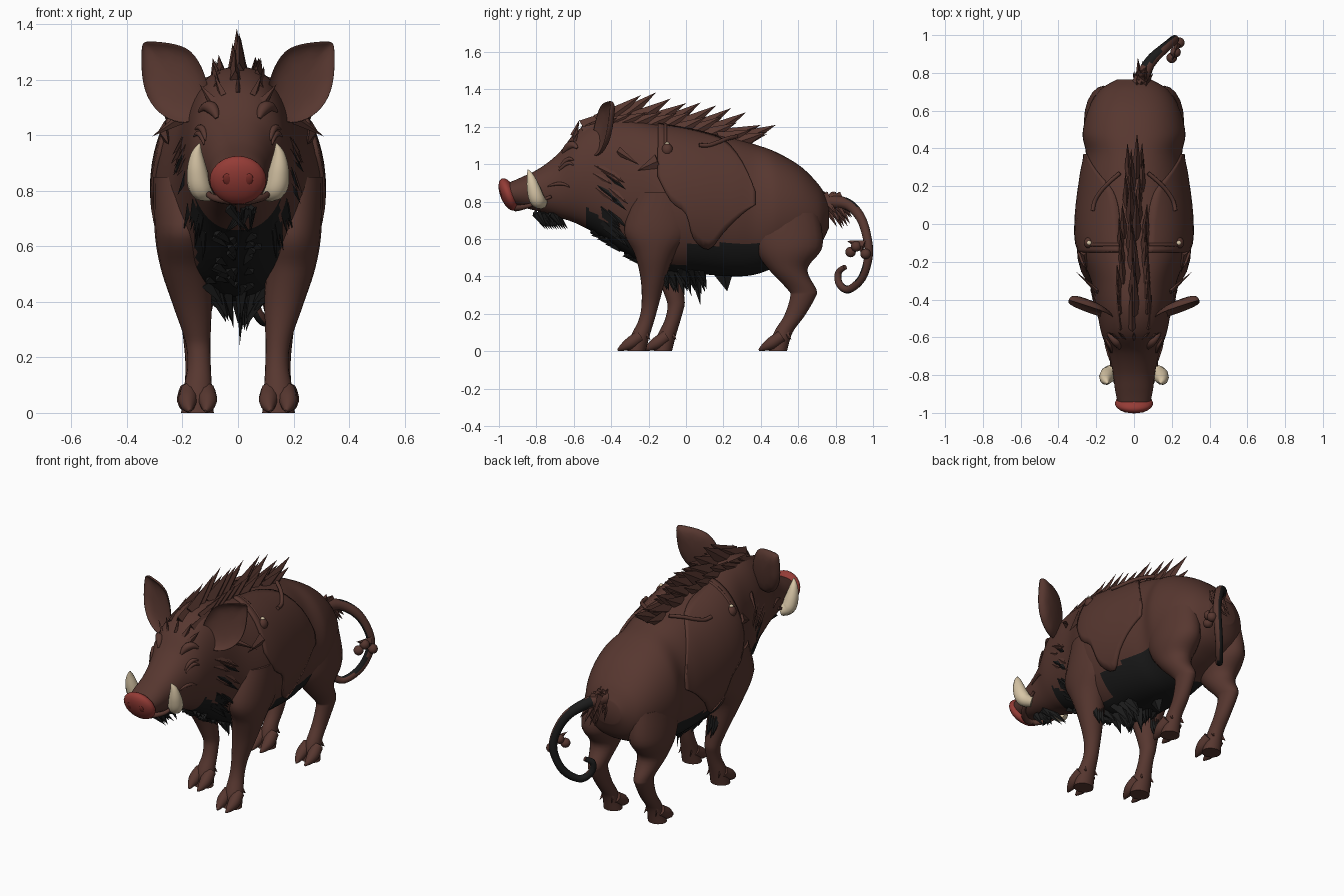
import bpy, bmesh, math, random
from mathutils import Vector, Matrix, Euler

random.seed(4)
cube = bpy.data.objects.get("Cube")
if cube:
    bpy.data.objects.remove(cube, do_unlink=True)


def material(name, rgb):
    m = bpy.data.materials.new(name)
    m.use_nodes = True
    m.diffuse_color = (*rgb, 1)
    m.node_tree.nodes["Principled BSDF"].inputs["Base Color"].default_value = (*rgb, 1)
    return m


hide = material("brown hide", (0.095, 0.038, 0.029))
black = material("black fur", (0.011, 0.011, 0.011))
red = material("red snout", (0.3, 0.045, 0.037))
dark_red = material("dark red nostril", (0.2, 0.027, 0.022))
ivory = material("ivory tusk", (0.68, 0.56, 0.38))


def finish(name, bm, mats, rule=None, angle=50):
    """Turn a bmesh into a smooth object; rule(face) picks the material slot."""
    bmesh.ops.recalc_face_normals(bm, faces=bm.faces)
    for f in bm.faces:
        f.smooth = True
        if rule:
            f.material_index = int(rule(f))
    mesh = bpy.data.meshes.new(name)
    bm.to_mesh(mesh)
    bm.free()
    for m in mats:
        mesh.materials.append(m)
    mesh.set_sharp_from_angle(angle=math.radians(angle))
    ob = bpy.data.objects.new(name, mesh)
    bpy.context.collection.objects.link(ob)
    return ob


def spline(pts, n=6):
    """Catmull-Rom through tuples of any length."""
    out = []
    for i in range(len(pts) - 1):
        a, b, c, d = pts[max(i - 1, 0)], pts[i], pts[i + 1], pts[min(i + 2, len(pts) - 1)]
        for k in range(n):
            t = k / n
            out.append(tuple(
                q + t * (r - p) / 2 + t * t * (p - 2.5 * q + 2 * r - s / 2)
                + t ** 3 * (1.5 * (q - r) + (s - p) / 2)
                for p, q, r, s in zip(a, b, c, d)))
    return out + [tuple(pts[-1])]


def loft(name, rings, mats, rule=None):
    bm = bmesh.new()
    loops = [[bm.verts.new(p) for p in r] for r in rings]
    for a, b in zip(loops, loops[1:]):
        for i in range(len(a)):
            j = (i + 1) % len(a)
            bm.faces.new((a[i], a[j], b[j], b[i]))
    bm.faces.new(loops[0])
    bm.faces.new(loops[-1])
    return finish(name, bm, mats, rule)


def tube(name, pts, mats, rule=None, sides=10):
    """Round tube through (x, y, z, radius) points."""
    path = spline(pts)
    rings = []
    for i, p in enumerate(path):
        tan = Vector(path[min(i + 1, len(path) - 1)][:3]) - Vector(path[max(i - 1, 0)][:3])
        u = tan.cross(Vector((0.9, -0.4, 0.1))).normalized()
        v = tan.normalized().cross(u)
        angles = [math.tau * k / sides for k in range(sides)]
        rings.append([Vector(p[:3]) + p[3] * (u * math.cos(a) + v * math.sin(a)) for a in angles])
    return loft(name, rings, mats, rule)


def ball(name, loc, size, mat, rot=(0, 0, 0)):
    bm = bmesh.new()
    bmesh.ops.create_uvsphere(bm, u_segments=20, v_segments=12, radius=1)
    bm.transform(Matrix.LocRotScale(Vector(loc), Euler(rot), Vector(size)))
    return finish(name, bm, [mat])


def tuft(name, spikes, mat):
    """Many flattened hair spikes, each given as (root, tip, radius)."""
    bm = bmesh.new()
    for root, tip, r in spikes:
        root, tip = Vector(root), Vector(tip)
        d = tip - root
        turn = d.to_track_quat('Z', 'Y')
        bmesh.ops.create_cone(bm, segments=4, radius1=r, radius2=0, depth=d.length, cap_ends=True,
                              matrix=Matrix.LocRotScale((root + tip) / 2, turn, Vector((0.5, 1, 1))))
    return finish(name, bm, [mat], angle=30)


# Body and head: (y, underside, topline, half width)
PROFILE = spline([
    (-.95, .79, .90, .085), (-.88, .77, .93, .1), (-.78, .745, .98, .113), (-.68, .715, 1.06, .135),
    (-.58, .68, 1.18, .172), (-.45, .61, 1.24, .198), (-.3, .51, 1.24, .228), (-.12, .43, 1.21, .295),
    (.05, .415, 1.18, .3), (.25, .4, 1.14, .275), (.37, .41, 1.105, .255), (.48, .45, 1.065, .272),
    (.61, .5, .99, .24), (.71, .56, .89, .18), (.765, .66, .8, .09)], 8)


def section(y):
    for a, b in zip(PROFILE, PROFILE[1:]):
        if y <= b[0]:
            k = (y - a[0]) / (b[0] - a[0])
            return [p + k * (q - p) for p, q in zip(a, b)]
    return PROFILE[-1]


def skin(y, t, off=0.0):
    """Point on the body; t turns from the spine (0) down the +x side to the belly (pi)."""
    _, lo, hi, w = section(y)
    s = math.sin(t)
    x = math.copysign(abs(s) ** 0.85, s) * (w + off)
    return Vector((x, y, (lo + hi) / 2 + math.cos(t) * ((hi - lo) / 2 + off)))


def belly_patch(f):
    c = f.calc_center_median()
    if c.y > 0:
        return c.y < .45 and c.z < .57
    return c.y > -.53 and c.z < section(c.y)[1] + .12 and abs(c.x) < .15


loft("body", [[skin(p[0], math.tau * k / 80) for k in range(80)] for p in PROFILE],
     [hide, black], belly_patch)

# Snout disc and lower lip
ball("snout_disc", (0, -.95, .838), (.102, .043, .092), red, (.38, 0, 0))
tube("lower_lip", [(*skin(-.72, 1.9, .002), .008), (.095, -.84, .778, .012), (0, -.91, .765, .018),
                   (-.095, -.84, .778, .012), (*skin(-.72, -1.9, .002), .008)], [hide])

# Features repeated on both sides
EAR = [(.09, 1.12), (.11, 1.22), (.16, 1.315), (.25, 1.335), (.34, 1.342), (.355, 1.33), (.355, 1.18),
       (.31, 1.09), (.23, 1.04), (.15, 1.04)]
FRONT_LEG = [(.185, -.1, .85, .12, .17), (.195, -.14, .65, .105, .19), (.188, -.165, .52, .09, .11),
             (.165, -.175, .39, .07, .068), (.145, -.19, .26, .046, .047), (.14, -.21, .17, .042, .042),
             (.145, -.245, .08, .052, .05), (.145, -.265, 0, .058, .05)]
HIND_LEG = [(.155, .52, .74, .095, .19), (.16, .545, .56, .105, .185), (.16, .545, .44, .082, .105),
            (.155, .62, .33, .052, .077), (.155, .625, .29, .045, .068), (.15, .58, .19, .04, .055),
            (.15, .52, .1, .042, .05), (.15, .49, 0, .055, .05)]
PANEL = [(-.15, .2, 1.3), (-.08, .2, 1.6), (0, .2, 1.75), (.04, .2, 2.1), (.12, .25, 2.25), (.2, .4, 1.95),
         (.3, .85, 1.65), (.37, 1.3, 1.5)]


def leg(name, rows, s, stagger):
    rings = []
    for x, y, z, rx, ry in spline(rows):
        y += stagger * min(1, max(0, (.65 - z) / .4))
        rings.append([(s * x + rx * math.cos(a), y + ry * math.sin(a), z)
                      for a in [math.tau * k / 20 for k in range(20)]])
    loft(name, rings, [hide])
    # Cloven toes tapering to the ground, with dewclaws behind
    x, y = s * rows[-1][0], rows[-1][1] + stagger
    for e in (-1, 1):
        tube(name + "_toe", [(x + e * .03, y + .02, .08, .033), (x + e * .036, y - .03, .045, .034),
                             (x + e * .034, y - .07, .022, .022), (x + e * .028, y - .1, .006, .005)], [hide])
    tuft(name + "_dewclaws", [((x + e * .03, y + .04, .1), (x + e * .04, y + .075, .06), .02) for e in (-1, 1)], hide)


for s, side in ((1, "left"), (-1, "right")):
    back_step = 0 if s > 0 else .14
    leg(side + "_front_leg", FRONT_LEG, s, back_step)
    leg(side + "_hind_leg", HIND_LEG, s, 0)
    tuft(side + "_elbow_hair", [((s * (.15 + .015 * k), -.125 + back_step * .6, .44),
                                 (s * (.14 + .015 * k), -.09 + back_step * .7, .32 + .02 * (k % 2)), .03)
                                for k in range(4)], black)
    ball(side + "_nostril", (s * .036, -.987, .84), (.018, .008, .024), dark_red, (.38, s * .3, 0))

    # Cupped ear with a sunken inner face, swept back toward its tip
    bm = bmesh.new()
    front = bm.faces.new([bm.verts.new((s * x, -.535 + .3 * (x - .1) + .12 * (z - 1.05), z)) for x, z in EAR])
    back = bmesh.ops.extrude_face_region(bm, geom=[front], use_keep_orig=True)["geom"]
    for v in [g for g in back if isinstance(g, bmesh.types.BMVert)]:
        v.co.y += .075
        v.co.x += (s * .23 - v.co.x) * .15
    bmesh.ops.inset_region(bm, faces=[front], thickness=.02)
    for v in front.verts:
        v.co.y += .06
    ear = finish(side + "_ear", bm, [hide], angle=180)
    ear.modifiers.new("soft", 'SUBSURF').levels = 2

    # Tusk, brow, closed eye, cheek fold
    tube(side + "_tusk", [(s * .1, -.765, .79, .03), (s * .135, -.795, .81, .042), (s * .147, -.815, .87, .037),
                          (s * .148, -.83, .93, .022), (s * .138, -.845, .97, .003)], [ivory])
    for part, y0, y1, t0, t1, r in (("brow", -.66, -.58, .5, .9, .017), ("upper_eyelid", -.68, -.6, 1.0, 1.15, .009),
                                    ("lower_eyelid", -.68, -.6, 1.1, 1.27, .008), ("cheek_fold", -.74, -.62, 1.5, 1.75, .007)):
        pts = [skin(y0 + (y1 - y0) * k / 4, s * (t0 + (t1 - t0) * k / 4 - .1 * math.sin(k * .785)))
               for k in range(5)]
        tube(side + "_" + part, [(*p, r * (.35 + math.sin(k * .785))) for k, p in enumerate(pts)], [hide])

    # Cheek and jowl hair
    for part, mat, t, n in (("cheek_hair", hide, 1.55, 8), ("cheek_shadow_hair", black, 1.65, 3),
                            ("jowl_hair", black, 2.3, 9)):
        hairs = []
        for k in range(n):
            y, a = random.uniform(-.5, -.4), t + random.uniform(-.25, .25)
            hairs.append((skin(y, s * a, -.012), skin(y + .1, s * (a + .12), .015), .026))
        tuft(side + "_" + part, hairs, mat)
    tuft(side + "_side_lock", [((s * .19, -.36, 1.07), (s * .31, -.25, .995), .025)], hide)

    # Overlapping shoulder hide
    bm = bmesh.new()
    cols = [[bm.verts.new(skin(y, s * (t0 + (t1 - t0) * k / 14), .003)) for k in range(15)]
            for y, t0, t1 in spline(PANEL, 3)]
    for a, b in zip(cols, cols[1:]):
        for k in range(14):
            bm.faces.new((a[k], a[k + 1], b[k + 1], b[k]))
    panel = finish(side + "_shoulder_hide", bm, [hide])
    solid = panel.modifiers.new("thick", 'SOLIDIFY')
    solid.thickness, solid.offset = .022, 0

    # Strap, strand, pale bead and leaf over the shoulder
    tube(side + "_strap", [(*skin(-.11, s * (.2 + .12 * k), .008), .01) for k in range(6)], [hide])
    tube(side + "_strand", [(*skin(.27 - .05 * k, s * (.2 + .5 * math.sin(k * .4)), .02), .011) for k in range(5)], [hide])
    knot = skin(-.1, s * .85, .004)
    ball(side + "_knot", knot, (.028, .03, .034), hide)
    ball(side + "_bead", knot + Vector((0, 0, .032)), (.012, .012, .01), ivory)
    tuft(side + "_leaf", [(skin(-.15, s * 1.08, .01), skin(-.26, s * 1.3, .015), .04)], hide)

# Mane: tall crest along the spine, with a fringe that narrows behind the head
mane = []
for k in range(11):
    y = -.54 + .08 * k
    spread = max(.08, .42 - .05 * k)
    for off in (0, spread, -spread):
        tall = 1 if off == 0 else .6
        root = skin(y, off + random.uniform(-.04, .04), -.025)
        reach = Vector((root.x * .2, .1 + .12 * tall, .15 * tall * random.uniform(.8, 1.1)))
        if k > 8:
            reach.z *= .65
        mane.append((root, root + reach, .03 + .03 * tall))
tuft("mane", mane, hide)
tuft("forelock", [(skin(-.6, a, -.01), skin(-.57, a * 1.1, .05), .02) for a in (-.55, -.3, 0, .3, .55)], hide)

# Chin beard and hair hanging from the chest and belly
tuft("chin_beard", [((random.uniform(-.06, .06), y, .74), (random.uniform(-.05, .05), y + .06, .65), .022)
                    for y in [-.81 + .012 * k for k in range(11)]], black)
chest = []
for k in range(60):
    y, t = random.uniform(-.5, .1), math.pi + random.uniform(-.38, .38)
    root = skin(y, t, -.01)
    drop = .2 - abs(root.x) if y > -.18 else .05
    chest.append((root, root + Vector((-root.x * .5, .03, -drop * random.uniform(.6, 1.0))), .034))
tuft("chest_hair", chest, black)
tuft("belly_point", [((0, .2, .43), (0, .22, .32), .06)], black)

# Tail: curled tube, brown on the outer flank, with root tuft, beads and leaf
tube("tail", [(.01, .7, .8, .045), (.08, .85, .79, .032), (.16, .93, .72, .027), (.21, .97, .6, .024),
              (.21, .975, .5, .023), (.17, .94, .39, .022), (.11, .87, .33, .021), (.07, .82, .36, .02),
              (.06, .815, .42, .018), (.09, .85, .45, .014)], [hide, black],
     lambda f: f.normal.x < .45 and (f.calc_center_median().y > .85 or f.calc_center_median().z < .6))
hairs = []
for k in range(18):
    a = random.uniform(-.05, .09)
    y = random.uniform(.8, .89)
    hairs.append(((.03 + a * .3, y - .09, .83), (.03 + a, y, random.uniform(.65, .74)), .035))
tuft("tail_tuft", hairs, hide)
for x, y, z in ((.24, .96, .52), (.22, .91, .56), (.2, .88, .53)):
    ball("tail_bead", (x, y, z), (.028, .028, .028), hide)
tuft("tail_leaf", [((.23, .95, .56), (.2, .86, .59), .035)], hide)
